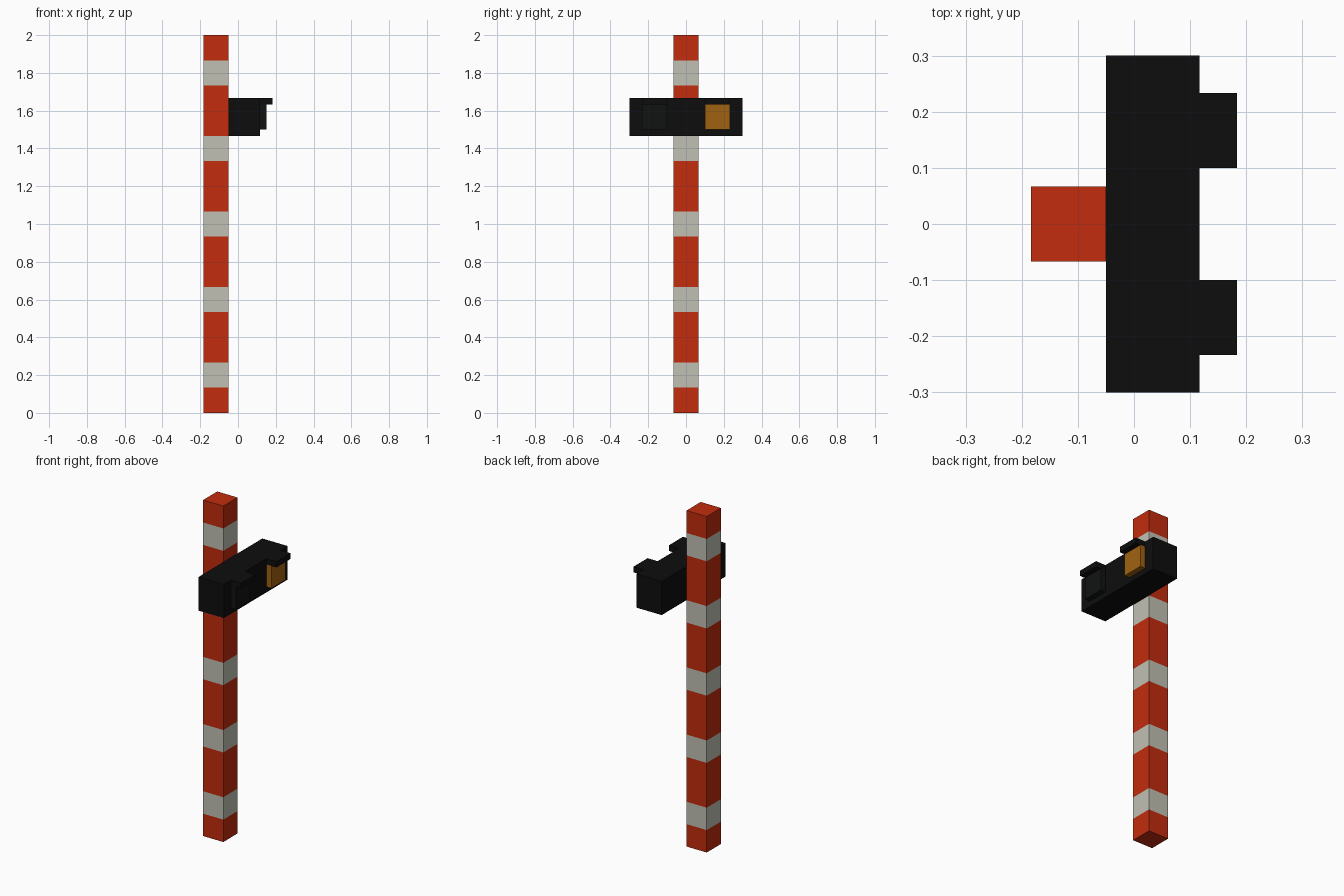
import bpy, bmesh
from mathutils import Vector

old = bpy.data.objects.get("Cube")
if old:
    bpy.data.objects.remove(old, do_unlink=True)

U = 2 / 60  # modelling unit: the pole is 60 units tall


def material(name, rgb):
    """Flat material from 0-255 display values, stored as linear."""
    lin = [(c / 255 / 12.92) if c < 11 else ((c / 255 + 0.055) / 1.055) ** 2.4 for c in rgb]
    m = bpy.data.materials.new(name)
    m.use_nodes = True
    m.diffuse_color = (*lin, 1)
    bsdf = next(n for n in m.node_tree.nodes if n.type == 'BSDF_PRINCIPLED')
    bsdf.inputs["Base Color"].default_value = (*lin, 1)
    bsdf.inputs["Roughness"].default_value = 0.8
    return m


RED = material("signal red", (194, 44, 14))
WHITE = material("off white", (193, 192, 180))
BLACK = material("housing black", (13, 13, 13))
DARK = material("unlit lamp", (17, 18, 18))
AMBER = material("amber lamp", (160, 98, 17))


def box(name, lo, hi, mats, cuts=(), rule=None):
    """Box between two corners in units, optionally cut at heights and coloured by a rule."""
    lo, hi = Vector(lo) * U, Vector(hi) * U
    bm = bmesh.new()
    bmesh.ops.create_cube(bm, size=1)
    for v in bm.verts:
        v.co = Vector([(lo[i] + hi[i]) / 2 + v.co[i] * (hi[i] - lo[i]) for i in range(3)])
    for z in cuts:
        bmesh.ops.bisect_plane(bm, geom=bm.verts[:] + bm.edges[:] + bm.faces[:],
                               plane_co=(0, 0, z * U), plane_no=(0, 0, 1))
    if rule:
        for f in bm.faces:
            f.material_index = rule(f.calc_center_median().z / U)
    me = bpy.data.meshes.new(name)
    bm.to_mesh(me)
    bm.free()
    for m in mats:
        me.materials.append(m)
    ob = bpy.data.objects.new(name, me)
    bpy.context.collection.objects.link(ob)
    return ob


# Striped square pole: a white band 4 units tall in every 12
bands = [z for k in range(5) for z in (4 + 12 * k, 8 + 12 * k)]
box("pole", (-5.5, -2, 0), (-1.5, 2, 60), [RED, WHITE], bands,
    lambda z: 1 if 4 < z % 12 < 8 else 0)

# Signal housing on the side of the pole
box("housing", (-1.5, -9, 44), (3.5, 9, 50), [BLACK])

# Two lamps, each under a flat hood; only one is lit
for label, y, mat in (("front", -7, DARK), ("back", 3, AMBER)):
    box(label + "_lamp", (3.5, y, 45), (4.5, y + 4, 49), [mat])
    box(label + "_hood", (3.5, y, 49), (5.5, y + 4, 50), [BLACK])
